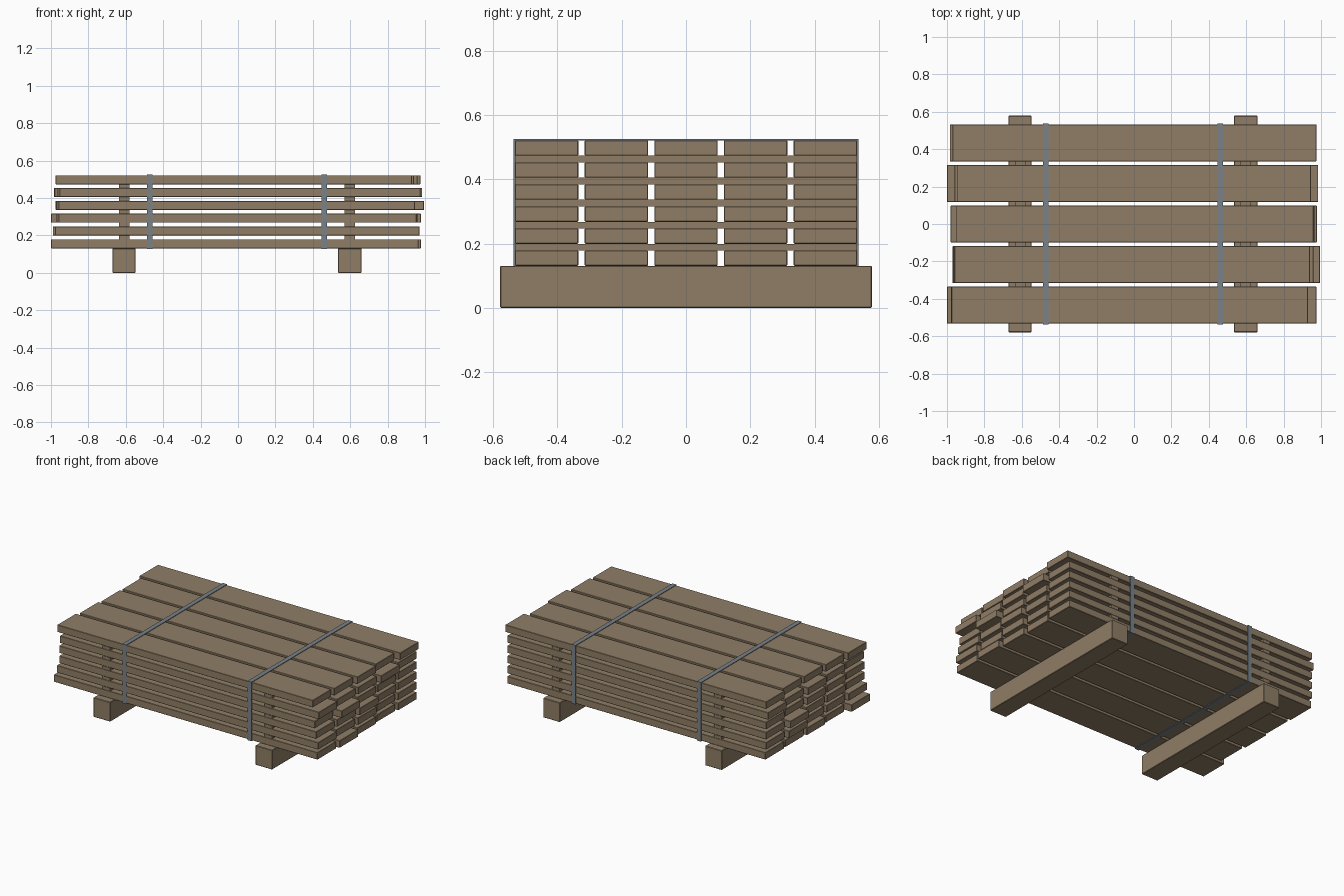
import bpy, bmesh
from mathutils import Matrix, Vector

if "Cube" in bpy.data.objects:
    bpy.data.objects.remove(bpy.data.objects["Cube"])


def material(name, rgb):
    m = bpy.data.materials.new(name)
    m.diffuse_color = (*rgb, 1)
    m.use_nodes = True
    m.node_tree.nodes["Principled BSDF"].inputs["Base Color"].default_value = m.diffuse_color
    return m


WOOD = material("weathered_wood", (0.28, 0.208, 0.135))
STEEL = material("strap_steel", (0.19, 0.225, 0.25))


def box(name, x, y, z, mat, bevel=0.0):
    """Box from (min, max) ranges, with an optional small edge chamfer."""
    bm = bmesh.new()
    size = Vector((x[1] - x[0], y[1] - y[0], z[1] - z[0]))
    mid = Vector((sum(x) / 2, sum(y) / 2, sum(z) / 2))
    bmesh.ops.create_cube(bm, size=1, matrix=Matrix.Translation(mid) @ Matrix.Diagonal((*size, 1)))
    if bevel:
        bmesh.ops.bevel(bm, geom=bm.edges[:], offset=bevel, segments=1, affect='EDGES')
    me = bpy.data.meshes.new(name)
    bm.to_mesh(me)
    bm.free()
    me.materials.append(mat)
    ob = bpy.data.objects.new(name, me)
    bpy.context.collection.objects.link(ob)
    return ob


BASE, THICK, GAP = 0.131, 0.048, 0.0205
TOP = BASE + 6 * THICK + 5 * GAP
WIDTH, PITCH = 0.197, 0.2168

# Uneven board ends: (left, right) per layer from the bottom, front to back
ENDS = [
    [(-1.0, 0.965), (-0.96, 0.978), (-0.97, 0.96), (-0.96, 0.95), (-0.965, 0.96)],
    [(-0.978, 0.97), (-0.965, 0.955), (-0.96, 0.965), (-0.99, 0.95), (-0.97, 0.96)],
    [(-0.96, 0.955), (-0.97, 0.96), (-0.965, 0.978), (-1.0, 0.96), (-0.97, 0.96)],
    [(-0.96, 0.945), (-0.97, 0.995), (-0.975, 0.96), (-0.96, 0.96), (-0.97, 0.96)],
    [(-0.955, 0.975), (-0.965, 0.96), (-0.98, 0.965), (-0.96, 0.985), (-0.985, 0.96)],
    [(-0.975, 0.93), (-0.96, 0.94), (-0.95, 0.96), (-0.945, 0.945), (-0.97, 0.975)],
]

# Ground bearers
for side, x in (("left", (-0.672, -0.547)), ("right", (0.535, 0.66))):
    box(f"{side}_bearer", x, (-0.579, 0.579), (0, BASE), WOOD, 0.003)

# Board layers with spacer sticks between them
for i, row in enumerate(ENDS):
    z = BASE + i * (THICK + GAP)
    for j, ends in enumerate(row):
        y = (j - 2) * PITCH
        box(f"board_{i + 1}_{j + 1}", ends, (y - WIDTH / 2, y + WIDTH / 2),
            (z, z + THICK), WOOD, 0.002)
    if i < 5:
        for side, x in (("left", -0.609), ("right", 0.597)):
            box(f"{side}_spacer_{i + 1}", (x - 0.028, x + 0.028), (-0.532, 0.532),
                (z + THICK, z + THICK + GAP), WOOD)

# Steel straps wrapped round the stack
T, HY = 0.004, 0.5325
for side, x in (("left", -0.472), ("right", 0.462)):
    xs = (x - 0.015, x + 0.015)
    box(f"{side}_strap_top", xs, (-HY - T, HY + T), (TOP, TOP + T), STEEL)
    box(f"{side}_strap_bottom", xs, (-HY - T, HY + T), (BASE - T, BASE), STEEL)
    box(f"{side}_strap_front", xs, (-HY - T, -HY), (BASE, TOP), STEEL)
    box(f"{side}_strap_back", xs, (HY, HY + T), (BASE, TOP), STEEL)
